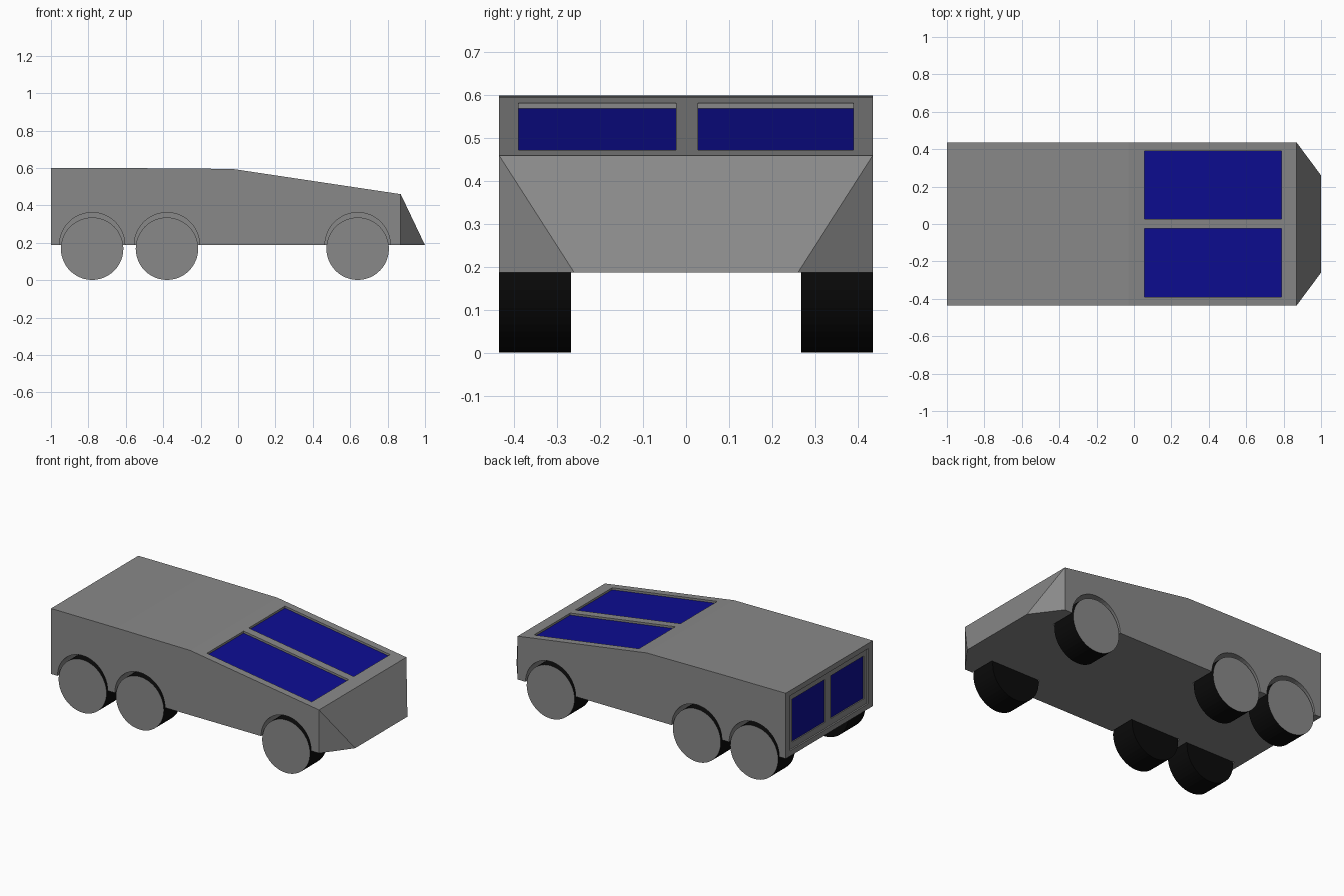
import bpy, bmesh, math

if "Cube" in bpy.data.objects:
    bpy.data.objects.remove(bpy.data.objects["Cube"])


def material(name, rgb):
    m = bpy.data.materials.new(name)
    m.diffuse_color = (*rgb, 1)
    m.use_nodes = True
    m.node_tree.nodes["Principled BSDF"].inputs["Base Color"].default_value = m.diffuse_color
    return m


GREY = material("body grey", (0.25, 0.25, 0.25))
BLUE = material("glass blue", (0.004, 0.004, 0.29))
BLACK = material("tyre black", (0.003, 0.003, 0.003))


def add_object(name, bm, *mats):
    bmesh.ops.recalc_face_normals(bm, faces=bm.faces)
    me = bpy.data.meshes.new(name)
    bm.to_mesh(me)
    bm.free()
    for m in mats:
        me.materials.append(m)
    ob = bpy.data.objects.new(name, me)
    bpy.context.collection.objects.link(ob)
    return ob


def prism(name, profile, y0, y1, *mats):
    """Extrude an x-z profile from y0 to y1."""
    bm = bmesh.new()
    a = [bm.verts.new((x, y0, z)) for x, z in profile]
    b = [bm.verts.new((x, y1, z)) for x, z in profile]
    bm.faces.new(a)
    bm.faces.new(b[::-1])
    for i in range(len(a)):
        j = (i + 1) % len(a)
        bm.faces.new((a[i], b[i], b[j], a[j]))
    return add_object(name, bm, *mats)


def circle(cx, cz, r, n=48):
    return [(cx + r * math.cos(2 * math.pi * i / n),
             cz + r * math.sin(2 * math.pi * i / n)) for i in range(n)]


def box(x0, x1, z0, z1):
    return [(x0, z0), (x1, z0), (x1, z1), (x0, z1)]


def hood(lo, hi, x0=0.055, x1=0.788):
    """Strip parallel to the sloping hood, offset vertically."""
    z = lambda x: 0.595 - 0.15 * (x + 0.03)
    return [(x0, z(x0) + lo), (x1, z(x1) + lo), (x1, z(x1) + hi), (x0, z(x0) + hi)]


# Wedge hull with a tapered nose
W = 0.435
bm = bmesh.new()
for s in (-1, 1):
    for x, z in [(-1, 0.187), (-1, 0.6), (-0.54, 0.599), (-0.03, 0.595),
                 (0.87, 0.46), (0.87, 0.187)]:
        bm.verts.new((x, s * W, z))
    bm.verts.new((1.0, s * 0.26, 0.187))
bmesh.ops.convex_hull(bm, input=bm.verts)
bmesh.ops.dissolve_limit(bm, angle_limit=0.0005, verts=bm.verts, edges=bm.edges)
hull = add_object("hull", bm, GREY)


def cut(name, profile, y0, y1):
    c = prism(name, profile, y0, y1, GREY)
    c.hide_render = True
    c.hide_viewport = True
    m = hull.modifiers.new(name, 'BOOLEAN')
    m.operation = 'DIFFERENCE'
    m.solver = 'EXACT'
    m.object = c


# Wheels and wheel wells
for s, side in ((-1, "front"), (1, "back")):
    for i, x in enumerate((-0.78, -0.38, 0.64)):
        y0, y1 = sorted((s * 0.264, s * 0.5))
        cut(f"well_cutter_{side}_{i}", circle(x, 0.187, 0.175), y0, y1)
        y0, y1 = sorted((s * 0.268, s * W))
        wheel = prism(f"wheel_{side}_{i}", circle(x, 0.1685, 0.167), y0, y1, BLACK, GREY)
        for f in wheel.data.polygons:  # grey outer disc, black tread
            if f.normal.y * s > 0.9:
                f.material_index = 1

# Windscreen panes sunk into the hood
for side, y0, y1 in (("front", -0.39, -0.023), ("back", 0.028, 0.39)):
    cut(f"windscreen_cutter_{side}", hood(-0.015, 0.1), y0, y1)
    prism(f"windscreen_{side}", hood(-0.017, -0.013), y0, y1, BLUE)

# Rear panel recess with two sunken windows
cut("rear_panel_cutter", box(-1.1, -0.99, 0.22, 0.567), -0.39, 0.39)
for side, y0, y1 in (("front", -0.36, -0.03), ("back", 0.03, 0.36)):
    cut(f"rear_window_cutter_{side}", box(-1.1, -0.98, 0.26, 0.53), y0, y1)
    prism(f"rear_window_{side}", box(-0.983, -0.979, 0.26, 0.53), y0, y1, BLUE)
